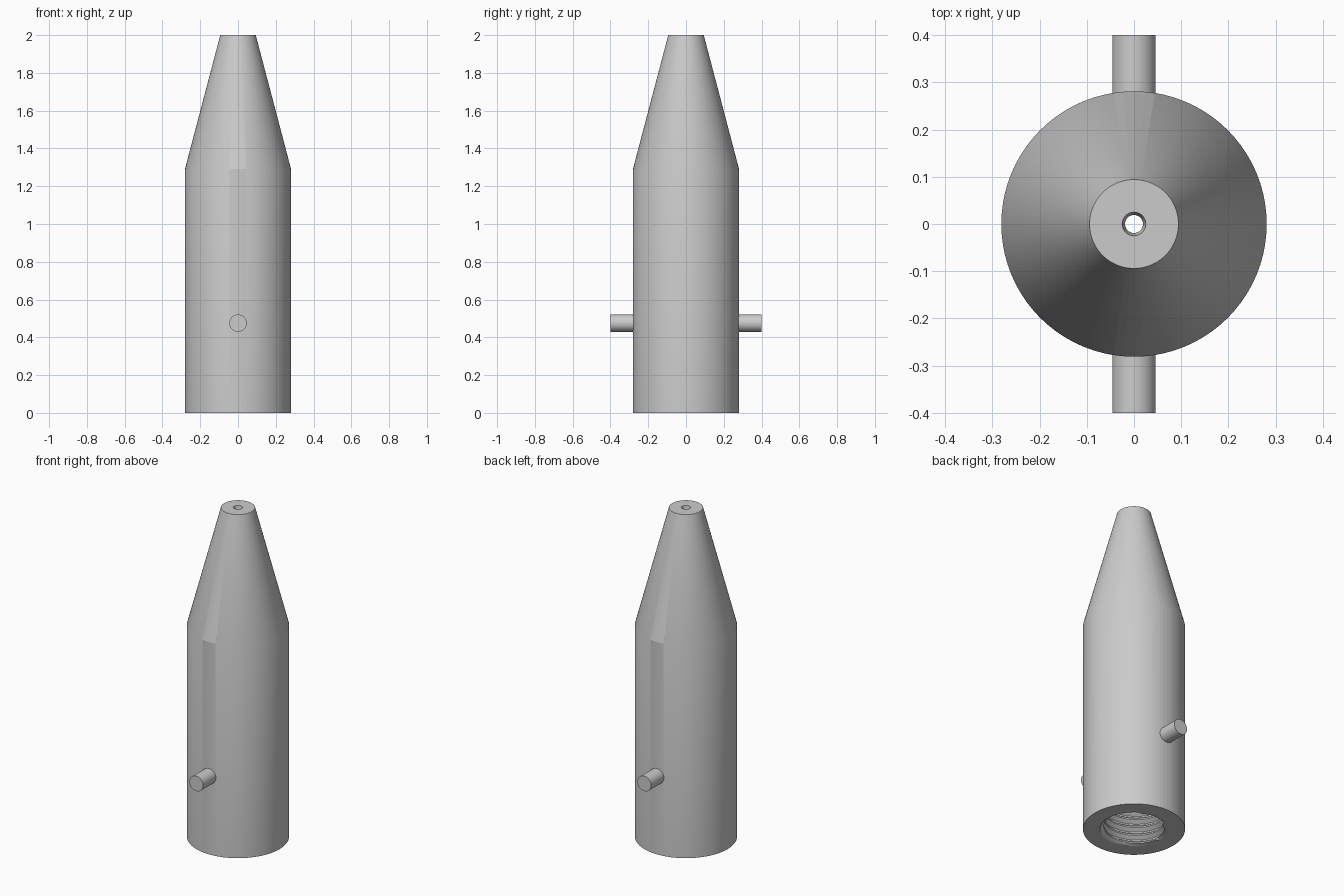
import bpy, bmesh, math
from mathutils import Matrix

SEG = 80
BORE_R, BORE_TOP = 0.188, 0.7

cube = bpy.data.objects.get("Cube")
if cube:
    bpy.data.objects.remove(cube, do_unlink=True)

metal = bpy.data.materials.new("light_grey_metal")
metal.use_nodes = True
grey = (0.6, 0.6, 0.6, 1)
metal.diffuse_color = grey
metal.node_tree.nodes["Principled BSDF"].inputs["Base Color"].default_value = grey


def finish(name, bm):
    mesh = bpy.data.meshes.new(name)
    bm.to_mesh(mesh)
    bm.free()
    mesh.materials.append(metal)
    obj = bpy.data.objects.new(name, mesh)
    bpy.context.collection.objects.link(obj)
    bpy.ops.object.select_all(action='DESELECT')
    obj.select_set(True)
    bpy.context.view_layer.objects.active = obj
    bpy.ops.object.shade_smooth_by_angle(angle=math.radians(30))
    return obj


def skin(bm, columns):
    # join neighbouring columns of points with quads
    cols = [[bm.verts.new(p) for p in col] for col in columns]
    for a, b in zip(cols, cols[1:]):
        for i in range(len(a) - 1):
            bm.faces.new((a[i], b[i], b[i + 1], a[i + 1]))
    bmesh.ops.remove_doubles(bm, verts=bm.verts, dist=1e-5)
    bmesh.ops.dissolve_degenerate(bm, edges=bm.edges, dist=1e-5)


def polar(r, turn, z):
    a = turn * math.tau
    return (r * math.cos(a), r * math.sin(a), z)


# tapered body with a fine channel through the tip
profile = [(BORE_R, 0), (0.281, 0), (0.281, 1.29), (0.094, 2), (0.025, 2),
           (0.019, 1.97), (0.019, BORE_TOP), (BORE_R, BORE_TOP)]
bm = bmesh.new()
skin(bm, [[polar(r, j / SEG, z) for r, z in profile] for j in range(SEG + 1)])
body = finish("tapered_body", bm)

# narrow flat-shaded strips above and below the pins
for face in body.data.polygons:
    c = face.center
    if c.xy.length > 0.15 and c.z > 0.1 and abs(c.x) < 0.16 * abs(c.y):
        face.use_smooth = False

# helical thread lining the bore
PITCH, STEPS = 0.05, 6
shape = [0, 0, 0.012, 0.023, 0.023, 0.012]
rows = int(BORE_TOP / PITCH + 2) * STEPS


def thread_point(turn, k):
    z = (k / STEPS + turn - 1) * PITCH
    if z <= 0 or z >= BORE_TOP:
        return polar(BORE_R, turn, min(max(z, 0), BORE_TOP))
    return polar(BORE_R - shape[k % STEPS], turn, z)


bm = bmesh.new()
skin(bm, [[thread_point(j / SEG, k) for k in range(rows)] for j in range(SEG + 1)])
bmesh.ops.reverse_faces(bm, faces=bm.faces)
finish("bore_thread", bm)

# side pins, front and back
for name, side in (("front_pin", -1), ("back_pin", 1)):
    bm = bmesh.new()
    place = Matrix.Translation((0, side * 0.33, 0.475)) @ Matrix.Rotation(math.pi / 2, 4, 'X')
    bmesh.ops.create_cone(bm, cap_ends=True, segments=32, radius1=0.046,
                          radius2=0.046, depth=0.14, matrix=place)
    finish(name, bm)
